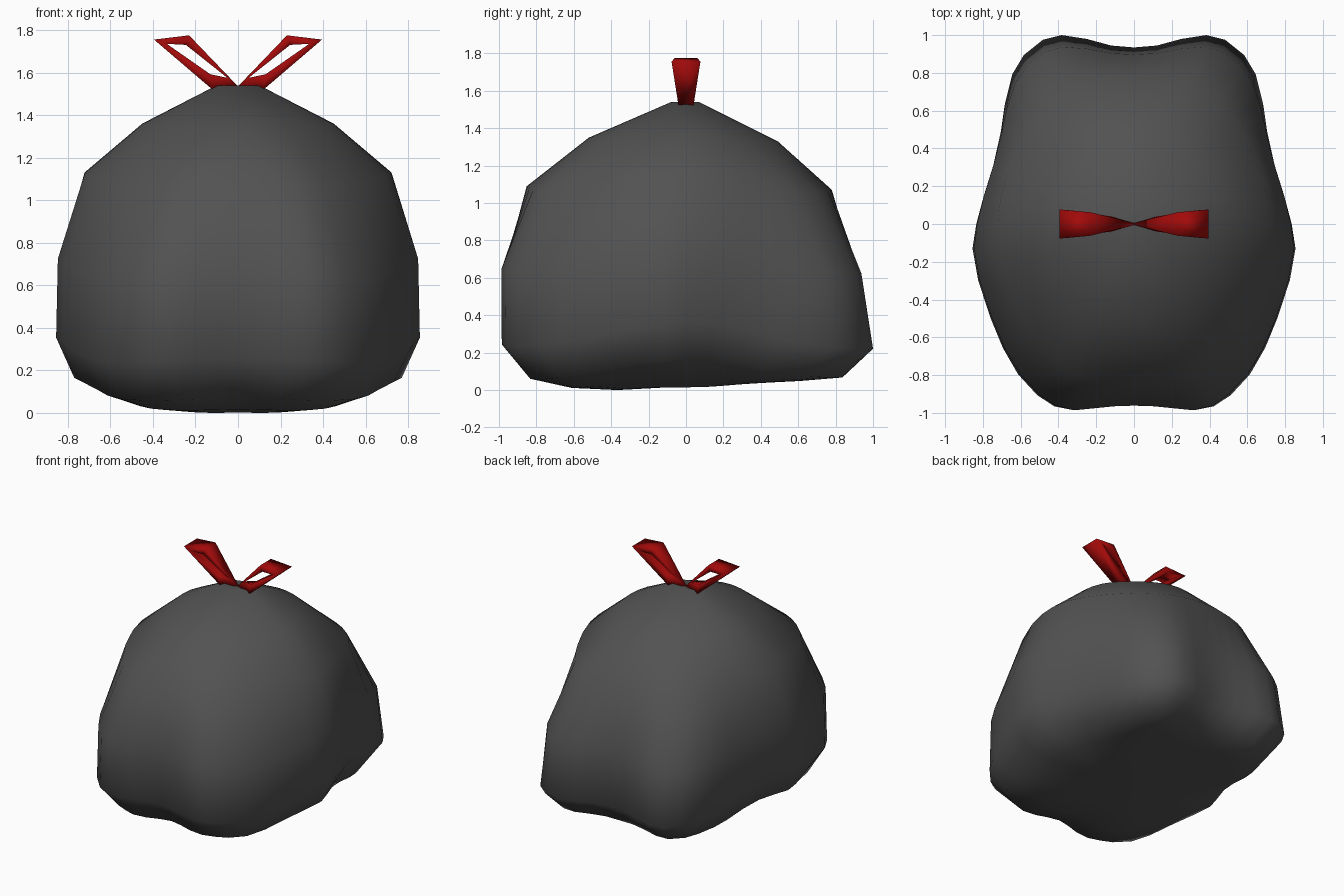
import bpy, bmesh
from math import cos, hypot, pi

if "Cube" in bpy.data.objects:
    bpy.data.objects.remove(bpy.data.objects["Cube"], do_unlink=True)


def material(name, color):
    m = bpy.data.materials.new(name)
    m.use_nodes = True
    m.diffuse_color = color
    bsdf = m.node_tree.nodes["Principled BSDF"]
    bsdf.inputs["Base Color"].default_value = color
    bsdf.inputs["Roughness"].default_value = 0.6
    return m


def finish(bm, name, mat):
    bmesh.ops.recalc_face_normals(bm, faces=bm.faces)
    for f in bm.faces:
        f.smooth = True
    me = bpy.data.meshes.new(name)
    bm.to_mesh(me)
    bm.free()
    me.materials.append(mat)
    ob = bpy.data.objects.new(name, me)
    bpy.context.collection.objects.link(ob)


grey = material("dark grey plastic", (0.085, 0.085, 0.085, 1))
red = material("red ribbon", (0.36, 0.003, 0.003, 1))

# Lobed plan outline of the bag, back to front along its left side
half = [(0, .93), (.12, .94), (.25, .975), (.38, .995), (.48, .97), (.58, .89), (.64, .79),
        (.68, .63), (.70, .49), (.74, .31), (.79, .15), (.83, 0), (.85, -.13), (.82, -.3),
        (.755, -.5), (.69, -.66), (.61, -.80), (.51, -.91), (.42, -.97), (.32, -.99),
        (.2, -.97), (.1, -.955), (0, -.95)]
outline = half + [(-x, y) for x, y in reversed(half[1:-1])]

# Rings: side, front and back reach, heights at side, front and back,
# roundness of the plan, sag of the corners, depth of the pleats
rings = [(.10, .08, .07, 1.54, 1.54, 1.54, 1, 0, 0),
         (.45, .52, .49, 1.36, 1.35, 1.33, 1, .01, 0),
         (.725, .86, .79, 1.13, 1.09, 1.07, .8, .025, 0),
         (.848, 1.0, .95, .73, .67, .65, .15, .05, 0),
         (.855, .99, 1.0, .36, .26, .24, 0, .04, 0),
         (.77, .85, .85, .17, .07, .08, 0, .025, .015),
         (.57, .62, .62, .075, .015, .055, 0, .01, .01),
         (.34, .37, .37, .015, .0, .04, 0, 0, 0)]

# Bag: loft the outline through the rings and close both ends
bm = bmesh.new()
loops = []
for side, front, back, zs, zf, zb, rounded, sag, pleat in rings:
    loop = []
    for i, (x, y) in enumerate(outline):
        u, v = x / .85, y / .995
        t = u * u / (u * u + v * v)
        end_z = zf + (zb - zf) * (v + 1) / 2
        z = end_z + (zs - end_z) * t * t - sag * 4 * t * (1 - t)
        k = 1 - rounded + rounded / hypot(u, v) + pleat * (cos(i * pi / 2) - 1)
        loop.append(bm.verts.new((k * u * side, k * v * (back if y > 0 else front), max(z, 0))))
    loops.append(loop)
n = len(outline)
for a, b in zip(loops, loops[1:]):
    for i in range(n):
        j = (i + 1) % n
        bm.faces.new((a[i], a[j], b[j], b[i]))
for loop, z in ((loops[0], 1.525), (loops[-1], .02)):
    centre = bm.verts.new((0, 0, z))
    for i in range(n):
        bm.faces.new((loop[i], loop[(i + 1) % n], centre))
finish(bm, "bag", grey)

# Ribbon loops: (x, half width, z) corners of the outside and the hole
outer = [(0, .004, 1.535), (.23, .062, 1.775), (.395, .077, 1.755), (.12, .04, 1.52)]
inner = [(.05, .018, 1.575), (.245, .062, 1.73), (.335, .072, 1.735), (.13, .04, 1.592)]
for name, s in (("left_tie_loop", 1), ("right_tie_loop", -1)):
    bm = bmesh.new()
    of, ob, nf, nb = [[bm.verts.new((s * x, d * w, z)) for x, w, z in pts]
                      for pts in (outer, inner) for d in (-1, 1)]
    for i in range(4):
        j = (i + 1) % 4
        for p, q in ((of, nf), (nf, nb), (nb, ob), (ob, of)):
            bm.faces.new((p[i], p[j], q[j], q[i]))
    finish(bm, name, red)
